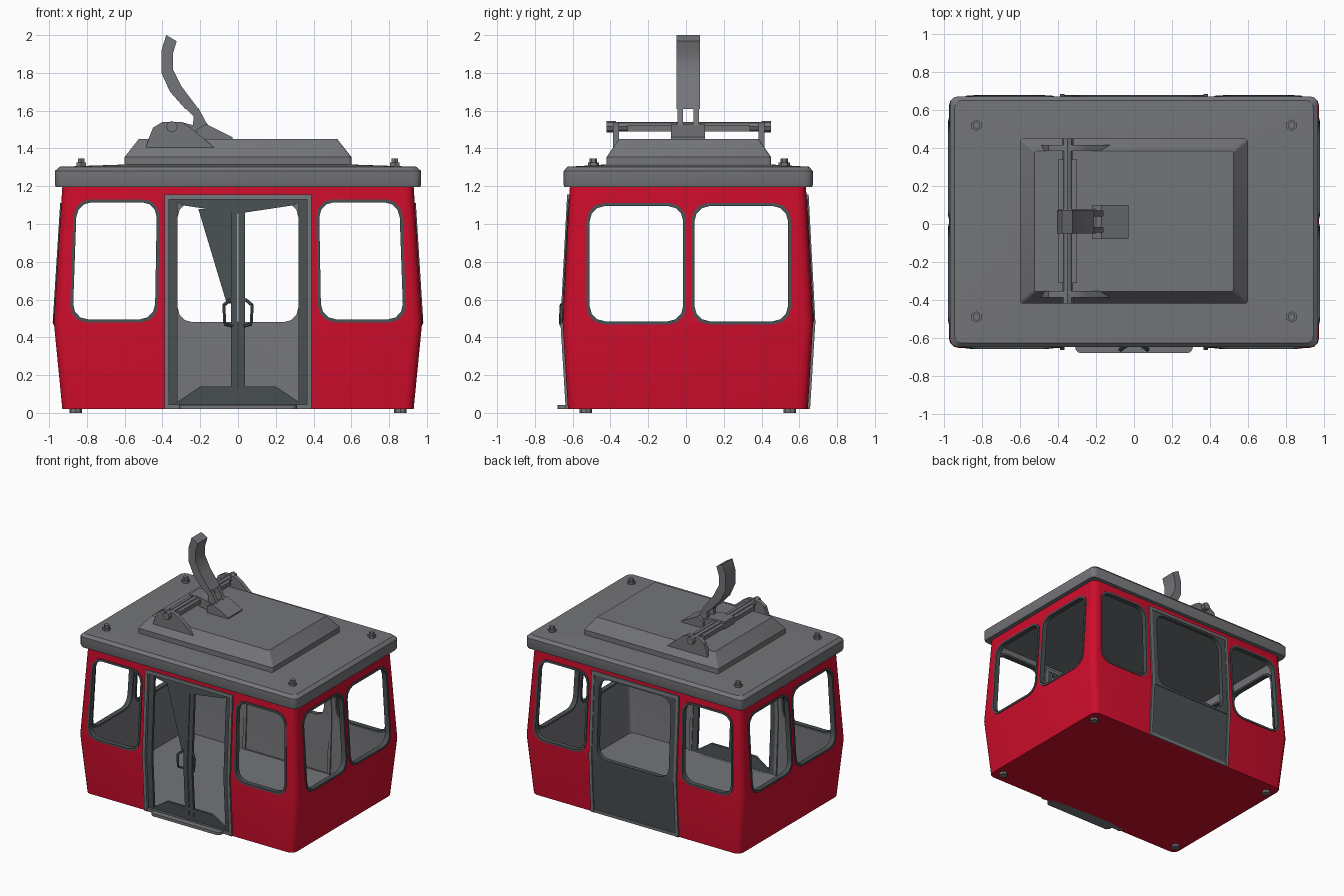
import bpy, bmesh, math
from mathutils import Vector

cube = bpy.data.objects.get("Cube")
if cube:
    bpy.data.objects.remove(cube, do_unlink=True)

YC = 0.01          # cabin centre in y
parts = []


def material(name, rgb):
    m = bpy.data.materials.new(name)
    m.use_nodes = True
    m.diffuse_color = (*rgb, 1)
    m.node_tree.nodes["Principled BSDF"].inputs["Base Color"].default_value = (*rgb, 1)
    return m


RED = material("cabin red", (0.62, 0.004, 0.025))
GREY = material("roof grey", (0.175, 0.178, 0.19))
SLATE = material("dark slate", (0.068, 0.08, 0.086))


def finish(name, bm, *mats):
    bmesh.ops.recalc_face_normals(bm, faces=bm.faces)
    mesh = bpy.data.meshes.new(name)
    bm.to_mesh(mesh)
    bm.free()
    for m in mats:
        mesh.materials.append(m)
    ob = bpy.data.objects.new(name, mesh)
    bpy.context.collection.objects.link(ob)
    parts.append(ob)
    return ob


def loft(bm, rings, cap=True, closed=False):
    """Skin rings of equal length; cap the ends or close it into a loop."""
    vs = [[bm.verts.new(p) for p in ring] for ring in rings]
    pairs = list(zip(vs, vs[1:])) + ([(vs[-1], vs[0])] if closed else [])
    for a, b in pairs:
        for i in range(len(a)):
            j = (i + 1) % len(a)
            bm.faces.new((a[i], a[j], b[j], b[i]))
    if cap and not closed:
        bm.faces.new(vs[0])
        bm.faces.new(vs[-1])


def rrect(u0, u1, v0, v1, r, n=4):
    """Rounded rectangle outline."""
    pts = []
    corners = ((u1 - r, v1 - r), (u0 + r, v1 - r), (u0 + r, v0 + r), (u1 - r, v0 + r))
    for k, (cu, cv) in enumerate(corners):
        for i in range(n):
            a = math.pi / 2 * (k + i / (n - 1))
            pts.append((cu + r * math.cos(a), cv + r * math.sin(a)))
    return pts


def stack(name, levels, r, mats, cy=YC):
    """Rounded box from (half x, half y, z) levels."""
    bm = bmesh.new()
    loft(bm, [[(x, y + cy, z) for x, y in rrect(-hx, hx, -hy, hy, r)] for hx, hy, z in levels])
    return finish(name, bm, *mats)


# Wall outline: half x, half y, z
WALL = [(0.93, 0.635, 0.02), (0.975, 0.663, 0.48), (0.93, 0.625, 1.2)]


def half(axis, z):
    lo, hi = (WALL[0], WALL[1]) if z < WALL[1][2] else (WALL[1], WALL[2])
    t = (z - lo[2]) / (hi[2] - lo[2])
    return lo[axis] + t * (hi[axis] - lo[axis])


def on_wall(side, u, z, d):
    """Point at u along a wall, height z, distance d outward."""
    if side in ("front", "back"):
        if abs(u) > 0.4:
            u *= 1 - 0.04 * (z - 0.5)
        s = -1 if side == "front" else 1
        return Vector((u, YC + s * (half(1, z) + d), z))
    s = 1 if side == "left" else -1
    return Vector((s * (half(0, z) + d), u, z))


def wall_frame(name, side, inner, outer, r_in, r_out, d0, d1, mat):
    """Ring around an opening, fitted to the wall."""
    a, b = rrect(*outer, r_out), rrect(*inner, r_in)
    bm = bmesh.new()
    loft(bm, [[on_wall(side, u, z, d) for u, z in loop]
              for loop, d in ((a, d0), (a, d1), (b, d1), (b, d0))], closed=True)
    return finish(name, bm, mat)


def wall_bar(name, side, u0, u1, zs, d0, d1, mat):
    """Strip that follows the wall through the given heights."""
    bm = bmesh.new()
    loft(bm, [[on_wall(side, u, z, d) for u, d in ((u0, d0), (u1, d0), (u1, d1), (u0, d1))]
              for z in zs])
    return finish(name, bm, mat)


def wall_plate(name, side, pts, d0, d1, mat):
    bm = bmesh.new()
    loft(bm, [[on_wall(side, u, z, d) for u, z in pts] for d in (d0, d1)])
    return finish(name, bm, mat)


def profile(name, pts, y0, y1, mat):
    """Side outline in x and z, extruded across y."""
    bm = bmesh.new()
    loft(bm, [[(x, y, z) for x, z in pts] for y in (y0, y1)])
    return finish(name, bm, mat)


def cylinder(name, p, q, r, mat, n=8):
    p, q = Vector(p), Vector(q)
    bm = bmesh.new()
    bmesh.ops.create_cone(bm, cap_ends=True, segments=n, radius1=r, radius2=r, depth=(q - p).length)
    rot = Vector((0, 0, 1)).rotation_difference(q - p)
    for v in bm.verts:
        v.co = rot @ v.co + (p + q) / 2
    return finish(name, bm, mat)


# Window openings: side, u0, u1, z0, z1
windows = []
for side in ("front", "back"):
    windows += [(side, -0.875, -0.44, 0.495, 1.115), (side, 0.44, 0.875, 0.495, 1.115)]
for side in ("left", "right"):
    windows += [(side, -0.51, -0.015, 0.485, 1.095), (side, 0.045, 0.54, 0.485, 1.095)]
REAR = (-0.32, 0.32, 0.48, 1.115)
DOOR = (-0.37, 0.37, 0.045, 1.14)

# Cabin shell: red outside, grey lining, slate reveals
shell = stack("cabin_shell", WALL, 0.05, (RED, GREY, SLATE))
bm = bmesh.new()
holes = [(w, 0.08) for w in windows] + [(("back", *REAR), 0.08), (("front", *DOOR), 0.01)]
for (side, *rect), r in holes:
    loft(bm, [[on_wall(side, u, z, d) for u, z in rrect(*rect, r)] for d in (-0.1, 0.1)])
for f in bm.faces:
    f.material_index = 2
cutter = finish("opening_cutter", bm, RED, GREY, SLATE)
cutter.hide_render = True
parts.remove(cutter)
solid = shell.modifiers.new("thickness", "SOLIDIFY")
solid.thickness, solid.offset, solid.material_offset = 0.03, -1, 1
cut = shell.modifiers.new("openings", "BOOLEAN")
cut.object, cut.operation, cut.solver = cutter, "DIFFERENCE", "EXACT"
bpy.context.view_layer.objects.active = shell
for mod in ("thickness", "openings"):
    bpy.ops.object.modifier_apply(modifier=mod)
bpy.data.objects.remove(cutter, do_unlink=True)

# Window seals
for i, (side, u0, u1, z0, z1) in enumerate(windows):
    g = 0.016
    wall_frame(f"{side}_window_seal_{i}", side, (u0, u1, z0, z1),
               (u0 - g, u1 + g, z0 - g, z1 + g), 0.08, 0.09, -0.034, 0.006, SLATE)

# Rear panel with its window
wall_frame("rear_panel_upper", "back", REAR, (-0.37, 0.37, 0.46, 1.14), 0.08, 0.005, -0.01, 0.008, SLATE)
wall_bar("rear_panel_lower", "back", -0.37, 0.37, (0.03, 0.47), -0.005, 0.004, SLATE)

# Door surrounds front and rear
for side in ("front", "back"):
    for s in (-1, 1):
        wall_bar(f"{side}_door_post", side, s * 0.365, s * 0.39, (0.02, 0.48, 1.15), -0.035, 0.012, GREY)
    wall_bar(f"{side}_door_header", side, -0.39, 0.39, (1.13, 1.155), -0.035, 0.012, GREY)
    wall_bar(f"{side}_door_sill", side, -0.365, 0.365, (0.02, 0.045), -0.03, 0.008, GREY)

# Sliding door leaves and handles
for s in (-1, 1):
    wall_bar("door_outer_stile", "front", s * 0.32, s * 0.366, (0.04, 0.48, 1.135), -0.03, -0.01, SLATE)
    wall_bar("door_centre_stile", "front", s * 0.002, s * 0.038, (0.04, 0.48, 1.135), -0.03, -0.01, SLATE)
    wall_plate("door_bottom_rail", "front",
               [(s * u, z) for u, z in ((0, 0.04), (0.35, 0.04), (0.2, 0.14), (0, 0.14))], -0.03, -0.012, SLATE)
    wall_plate("door_top_rail", "front",
               [(s * u, z) for u, z in ((0, 1.135), (0.34, 1.135), (0.3, 1.1), (0, 1.055))], -0.03, -0.012, SLATE)
    grip = [on_wall("front", s * u, z, d) for u, z, d in
            ((0.03, 0.46, -0.015), (0.07, 0.47, 0.012), (0.075, 0.57, 0.012), (0.04, 0.6, -0.015))]
    for a, b in zip(grip, grip[1:]):
        cylinder("door_handle", a, b, 0.009, SLATE, 6)
wall_plate("door_gusset", "front", [(-0.21, 1.08), (-0.03, 1.08), (-0.03, 0.58), (-0.06, 0.58)],
           -0.028, -0.018, SLATE)

# Entry step
bm = bmesh.new()
loft(bm, [[(x, y, z) for x, y in rrect(-0.31, 0.31, -0.68, -0.58, 0.03)] for z in (0.02, 0.042)])
finish("entry_step", bm, GREY)

# Roof slab and raised housing
stack("roof", [(0.965, 0.655, 1.195), (0.97, 0.66, 1.21), (0.97, 0.66, 1.28),
               (0.945, 0.64, 1.303), (0.6, 0.44, 1.315)], 0.04, (GREY,), 0.012)
stack("roof_housing", [(0.6, 0.435, 1.30), (0.6, 0.435, 1.355), (0.525, 0.37, 1.45)], 0.015, (GREY,), 0.015)

# Roof bolts and floor feet
for x in (-1, 1):
    for y in (-1, 1):
        bx, by = x * 0.83, 0.015 + y * 0.505
        cylinder("roof_bolt", (bx, by, 1.29), (bx, by, 1.325), 0.03, GREY, 6)
        cylinder("roof_bolt_tip", (bx, by, 1.32), (bx, by, 1.348), 0.02, GREY, 6)
        cylinder("foot", (x * 0.86, 0.01 + y * 0.54, 0), (x * 0.86, 0.01 + y * 0.54, 0.03), 0.033, GREY)

# Pivot brackets, axle and clamp
ear = [(-0.49, 1.40), (-0.47, 1.46), (-0.45, 1.51), (-0.40, 1.54), (-0.30, 1.54), (-0.25, 1.51), (-0.12, 1.40)]
for s in (-1, 1):
    y = 0.015 + s * 0.385
    profile("pivot_bracket", ear, y - 0.016, y + 0.016, GREY)
    cylinder("axle_cap", (-0.35, y, 1.515), (-0.35, y + s * 0.05, 1.515), 0.03, GREY)
cylinder("axle", (-0.35, -0.38, 1.515), (-0.35, 0.41, 1.515), 0.026, GREY)
profile("axle_sleeve", [(-0.4, 1.49), (-0.4, 1.525), (-0.3, 1.525), (-0.3, 1.49)], -0.31, 0.34, GREY)
profile("axle_clamp", [(-0.4, 1.48), (-0.4, 1.54), (-0.3, 1.54), (-0.19, 1.51), (-0.19, 1.45)], -0.05, 0.08, GREY)

# Curved hanger arm, forked at its foot
arm = [(-0.38, 2.0), (-0.405, 1.92), (-0.405, 1.8), (-0.36, 1.7), (-0.28, 1.61),
       (-0.21, 1.61), (-0.3, 1.73), (-0.345, 1.82), (-0.345, 1.9), (-0.325, 1.968)]
profile("hanger_arm", arm, -0.05, 0.075, GREY)
prong = [(-0.28, 1.615), (-0.235, 1.57), (-0.24, 1.5), (-0.1, 1.44), (-0.17, 1.54), (-0.21, 1.615)]
for y in (-0.045, 0.04):
    profile("hanger_prong", prong, y, y + 0.03, GREY)
profile("hanger_base", [(-0.22, 1.43), (-0.22, 1.5), (-0.17, 1.53), (-0.03, 1.46), (-0.03, 1.43)], -0.08, 0.1, GREY)

# Smooth rounded corners, keep edges sharp
bpy.ops.object.select_all(action="DESELECT")
for ob in parts:
    ob.select_set(True)
bpy.context.view_layer.objects.active = shell
bpy.ops.object.shade_smooth_by_angle(angle=math.radians(32))
